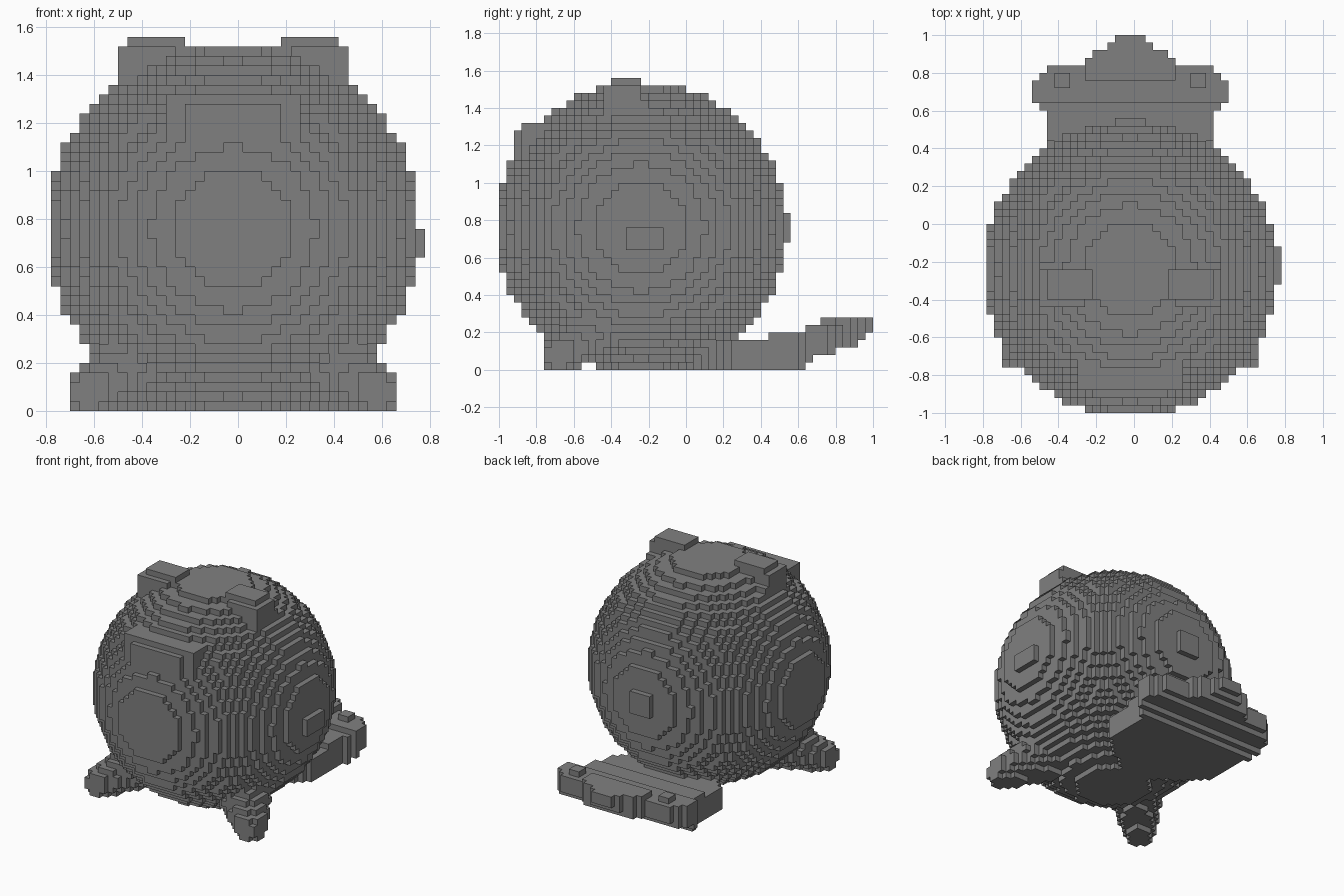
import bpy, bmesh
from math import floor
from mathutils import Vector

cube = bpy.data.objects.get("Cube")
if cube:
    bpy.data.objects.remove(cube, do_unlink=True)

S = 0.04                        # block size
MID = -0.02                     # mirror line of the figure
ORIGIN = Vector((-0.78, -1.0, 0.0))

grey = bpy.data.materials.new("mid_grey")
grey.use_nodes = True
grey.diffuse_color = (0.216, 0.216, 0.216, 1)
grey.node_tree.nodes["Principled BSDF"].inputs["Base Color"].default_value = grey.diffuse_color


def blocks(name, inside, lo, hi):
    """Fill the grid between lo and hi where inside(point) holds, keep the outer faces."""
    a = [max(0, floor((lo[i] - ORIGIN[i]) / S)) for i in range(3)]
    b = [floor((hi[i] - ORIGIN[i]) / S) + 1 for i in range(3)]
    cells = set()
    for i in range(a[0], b[0]):
        for j in range(a[1], b[1]):
            for k in range(a[2], b[2]):
                p = ORIGIN + Vector((i + 0.5, j + 0.5, k + 0.5)) * S
                if inside(p):
                    cells.add((i, j, k))
    bm = bmesh.new()
    corners = {}

    def corner(c):
        if c not in corners:
            corners[c] = bm.verts.new(ORIGIN + Vector(c) * S)
        return corners[c]

    for c in cells:
        for axis in range(3):
            u, v = (axis + 1) % 3, (axis + 2) % 3
            for side in (0, 1):
                n = list(c)
                n[axis] += 1 if side else -1
                if tuple(n) in cells:
                    continue
                loop = []
                for du, dv in ((0, 0), (1, 0), (1, 1), (0, 1)):
                    q = list(c)
                    q[axis] += side
                    q[u] += du
                    q[v] += dv
                    loop.append(corner(tuple(q)))
                bm.faces.new(loop if side else loop[::-1])
    mesh = bpy.data.meshes.new(name)
    bm.to_mesh(mesh)
    bm.free()
    mesh.materials.append(grey)
    obj = bpy.data.objects.new(name, mesh)
    bpy.context.collection.objects.link(obj)


def within(p, lo, hi):
    return all(l < c < h for l, c, h in zip(lo, p, hi))


def ramp(points, t):
    """Linear interpolation through (position, value) pairs."""
    for (t0, v0), (t1, v1) in zip(points, points[1:]):
        if t0 <= t <= t1:
            return v0 + (v1 - v0) * (t - t0) / (t1 - t0)
    return -1


# Round body, with a small nub on its side and its back
CENTRE = Vector((MID, -0.24, 0.76))


def body(p):
    return ((p - CENTRE).length < 0.779
            or within(p, (0.7, -0.32, 0.64), (0.78, -0.12, 0.76))
            or within(p, (-0.1, 0.48, 0.68), (0.06, 0.56, 0.84)))


blocks("body", body, (-0.78, -1, 0), (0.78, 0.56, 1.52))


# Raised face panel with two small eyes
def face(p):
    u = abs(p.x - MID)
    if within((u, p.y, p.z), (0.12, -0.92, 1.12), (0.16, -0.88, 1.16)):
        return False
    return (within((u, p.y, p.z), (-1, -0.88, 1.12), (0.28, -0.7, 1.32))
            or within((u, p.y, p.z), (-1, -0.92, 1.08), (0.2, -0.7, 1.28)))


blocks("face", face, (-0.4, -1, 1), (0.4, -0.6, 1.36))


# Ears and front feet, mirrored
def ear(p):
    u = abs(p.x - MID)
    return (within((u, p.y, p.z), (0.2, -0.4, 1.36), (0.44, -0.24, 1.56))
            or within((u, p.y, p.z), (0.24, -0.44, 1.36), (0.48, -0.24, 1.52))
            or within((u, p.y, p.z), (0.32, -0.44, 1.36), (0.48, -0.2, 1.44)))


def foot(p):
    q = Vector((abs(p.x - MID), p.y, p.z))
    hip, toe = Vector((0.38, -0.46, 0.22)), Vector((0.6, -0.68, 0.08))
    d = toe - hip
    t = min(1, max(0, (q - hip).dot(d) / d.length_squared))
    return (q - hip - d * t).length < 0.18 - 0.085 * t


for name, side in (("left", 1), ("right", -1)):
    lo, hi = (0.01, 0.76) if side > 0 else (-0.77, -0.03)
    blocks(name + "_ear", ear, (lo, -0.6, 1.3), (hi, 0, 1.6))
    blocks(name + "_foot", foot, (lo, -0.9, 0), (hi, -0.2, 0.44))

# Flat three-pointed tail, rising to the back
OUTLINE = [(-0.04, 0.1), (0.24, 0.42), (0.56, 0.43), (0.66, 0.52), (0.76, 0.52),
           (0.839, 0.44), (0.84, 0.25), (1.0, 0.07)]
UNDER = [(-0.1, 0), (0.6, 0), (0.66, 0.05), (0.78, 0.09), (0.9, 0.13), (1.0, 0.2)]
UPPER = [(-0.1, 0.15), (0.4, 0.17), (0.6, 0.21), (0.74, 0.24), (0.78, 0.28), (1.0, 0.28)]


def tail(p):
    u = abs(p.x - MID)
    if u > ramp(OUTLINE, p.y) or p.z < ramp(UNDER, p.y):
        return False
    knob = 0.32 < u < 0.4 and 0.72 < p.y < 0.8
    top = ramp(UPPER, p.y)
    if u > 0.24:
        top = 0.28 if knob else min(top, 0.24)
    return p.z < top


blocks("tail", tail, (-0.6, -0.1, 0), (0.6, 0.99, 0.3))
